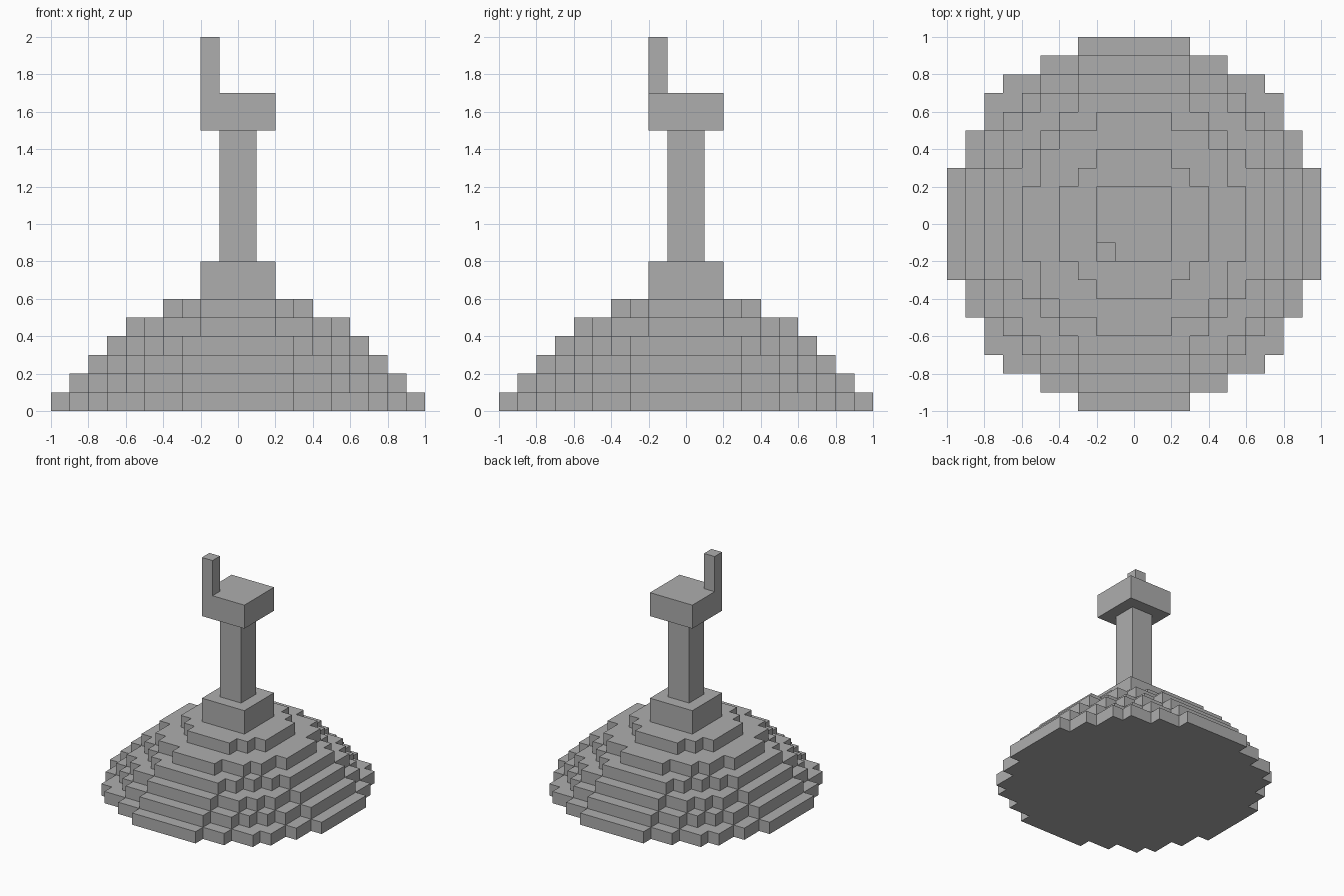
import bpy, bmesh, math

if "Cube" in bpy.data.objects:
    bpy.data.objects.remove(bpy.data.objects["Cube"], do_unlink=True)

U = 0.1  # size of one block

stone = bpy.data.materials.new("grey_stone")
stone.use_nodes = True
grey = (0.42, 0.42, 0.42, 1)
stone.diffuse_color = grey
stone.node_tree.nodes["Principled BSDF"].inputs["Base Color"].default_value = grey


def prism(name, outline, z0, z1):
    """Extrude a closed outline (in blocks) from z0 to z1."""
    bm = bmesh.new()
    base = bm.faces.new([bm.verts.new((x * U, y * U, z0 * U)) for x, y in outline])
    top = bmesh.ops.extrude_face_region(bm, geom=[base], use_keep_orig=True)["geom"]
    verts = [g for g in top if isinstance(g, bmesh.types.BMVert)]
    bmesh.ops.translate(bm, verts=verts, vec=(0, 0, (z1 - z0) * U))
    # merge coplanar side faces into single flat steps
    bmesh.ops.dissolve_limit(bm, angle_limit=0.01, verts=bm.verts[:], edges=bm.edges[:])
    bmesh.ops.recalc_face_normals(bm, faces=bm.faces[:])
    mesh = bpy.data.meshes.new(name)
    bm.to_mesh(mesh)
    bm.free()
    mesh.materials.append(stone)
    obj = bpy.data.objects.new(name, mesh)
    bpy.context.collection.objects.link(obj)
    return obj


def block_disc(radius):
    """Stair-stepped outline of a disc made of unit blocks."""
    right = []
    for y in range(-radius, radius):
        w = round(math.sqrt(radius ** 2 - (y + 0.5) ** 2))
        for p in ((w, y), (w, y + 1)):
            if not right or right[-1] != p:
                right.append(p)
    return right + [(-x, y) for x, y in reversed(right)]


def rect(x0, x1, y0, y1):
    return [(x0, y0), (x1, y0), (x1, y1), (x0, y1)]


# stepped round mound
for level, radius in enumerate((10, 9, 8, 7, 6, 4)):
    prism(f"mound_tier_{level + 1}", block_disc(radius), level, level + 1)

# square tower on top
prism("plinth", rect(-2, 2, -2, 2), 6, 8)
prism("column", rect(-1, 1, -1, 1), 8, 15)
prism("platform", rect(-2, 2, -2, 2), 15, 17)
prism("corner_post", rect(-2, -1, -2, -1), 17, 20)
